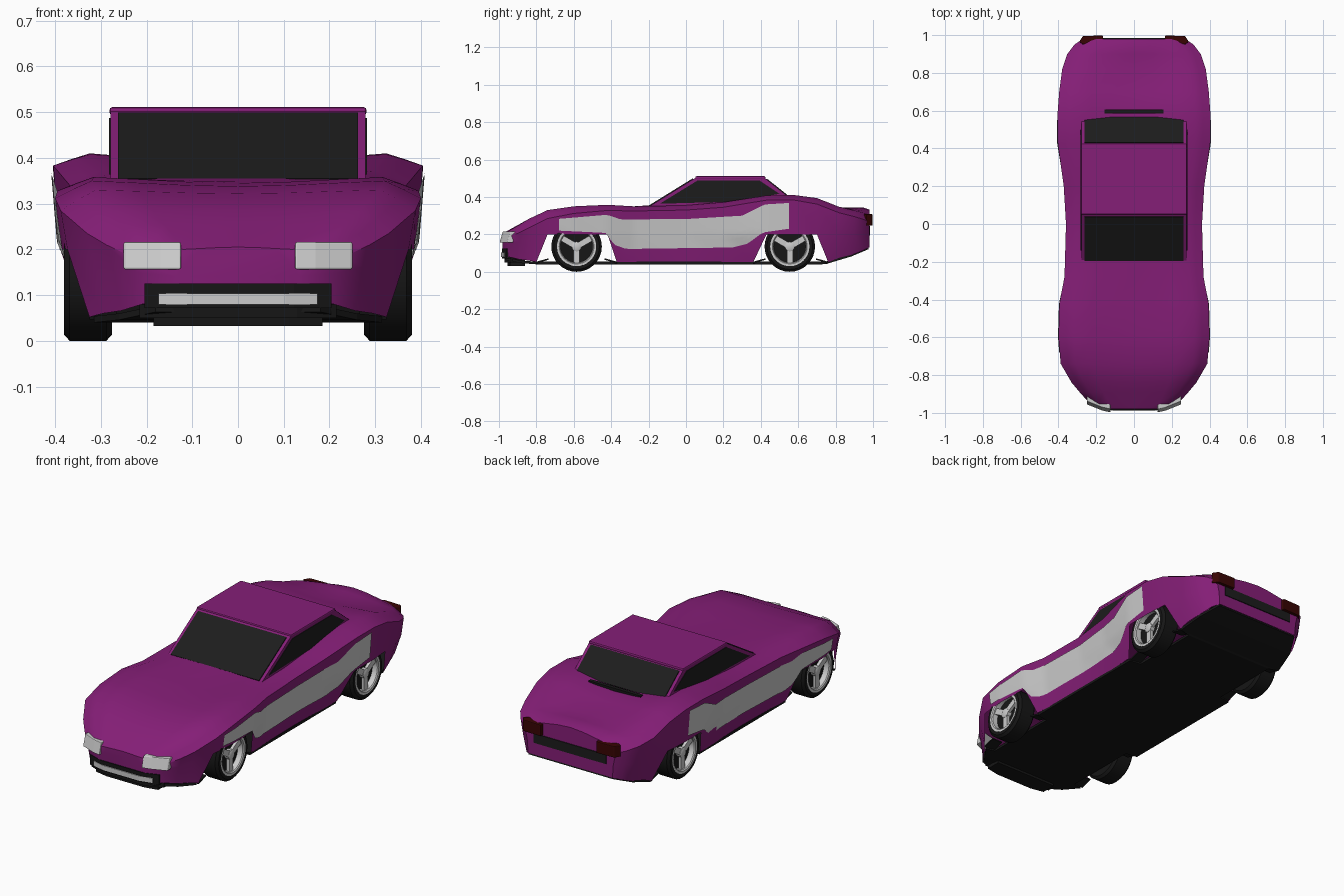
import bpy, bmesh, math
from mathutils import Vector, Matrix
from mathutils.bvhtree import BVHTree

if "Cube" in bpy.data.objects:
    bpy.data.objects.remove(bpy.data.objects["Cube"])


def material(name, rgb):
    m = bpy.data.materials.new(name)
    m.diffuse_color = (*rgb, 1)
    m.use_nodes = True
    m.node_tree.nodes["Principled BSDF"].inputs["Base Color"].default_value = m.diffuse_color
    return m


PURPLE = material("purple paint", (0.235, 0.013, 0.185))
GLASS = material("dark glass", (0.012, 0.012, 0.012))
BLACK = material("black rubber", (0.008, 0.008, 0.008))
SILVER = material("silver", (0.6, 0.6, 0.6))
RED = material("dark red", (0.04, 0.0015, 0.001))


def finish(name, bm, mat, smooth=30, thick=0, bevel=0):
    me = bpy.data.meshes.new(name)
    bm.to_mesh(me)
    bm.free()
    ob = bpy.data.objects.new(name, me)
    bpy.context.collection.objects.link(ob)
    me.materials.append(mat)
    if thick:
        s = ob.modifiers.new("thickness", 'SOLIDIFY')
        s.thickness, s.offset = thick, 0
    if bevel:
        b = ob.modifiers.new("bevel", 'BEVEL')
        b.width, b.segments = bevel, 2
    if smooth:
        bpy.ops.object.select_all(action='DESELECT')
        ob.select_set(True)
        bpy.context.view_layer.objects.active = ob
        bpy.ops.object.shade_smooth_by_angle(angle=math.radians(smooth))
    return ob


def plate(name, pts, mat, thick=0.008):
    bm = bmesh.new()
    bm.faces.new([bm.verts.new(p) for p in pts])
    return finish(name, bm, mat, 0, thick)


def prism(name, outline, z0, z1, mat, bevel=0, lean=0):
    """Plan outline (x, y) raised from z0 to z1, the top leaning along y."""
    bm = bmesh.new()
    lo = [bm.verts.new((x, y, z0)) for x, y in outline]
    hi = [bm.verts.new((x, y + lean, z1)) for x, y in outline]
    bm.faces.new(lo)
    bm.faces.new(hi)
    for i in range(len(lo)):
        j = (i + 1) % len(lo)
        bm.faces.new((lo[i], lo[j], hi[j], hi[i]))
    bmesh.ops.recalc_face_normals(bm, faces=bm.faces)
    return finish(name, bm, mat, 0, 0, bevel)


def lerp(table, y):
    for (a, p), (b, q) in zip(table, table[1:]):
        if y <= b:
            return p + (q - p) * max(0, (y - a) / (b - a))
    return table[-1][1]


# Body shell stations: y, half width, sill half width, centre z, fender z, shoulder z, sill z
STATIONS = [
    (-.98, .15, .14, .205, .20, .17, .085), (-.95, .235, .21, .222, .217, .185, .08),
    (-.89, .288, .255, .255, .252, .21, .066), (-.84, .33, .295, .283, .283, .235, .06),
    (-.74, .388, .325, .322, .330, .285, .052), (-.60, .40, .335, .338, .350, .312, .052),
    (-.42, .395, .335, .345, .358, .328, .052), (-.28, .368, .33, .350, .350, .325, .052),
    (0, .36, .325, .368, .355, .33, .052), (.2, .372, .33, .372, .372, .345, .052),
    (.43, .404, .335, .385, .408, .383, .052), (.58, .405, .335, .387, .410, .383, .052),
    (.70, .396, .33, .370, .394, .362, .052), (.82, .38, .32, .338, .347, .315, .075),
    (.90, .353, .30, .345, .328, .295, .095), (.95, .315, .28, .343, .315, .28, .115),
    (.98, .27, .25, .333, .305, .265, .13)]
# Wheel arch edges: the sill end of each edge leans away from the wheel
ARCH = {-.74: -.80, -.42: -.37, .43: .36, .70: .76}

bm = bmesh.new()
rings = []
for y, w, wb, zc, zf, zs, zb in STATIONS:
    xf = .8 * w
    half = [(0, y, zc), (.35 * xf, y, zc + .2 * (zf - zc)), (.7 * xf, y, zc + .65 * (zf - zc)),
            (xf, y, zf), (w * .9, y, zs + .53 * (zf - zs)), (w, y, zs),
            (w - .015, y, min(.2, zb + .66 * (zs - zb))), (wb, ARCH.get(y, y), zb)]
    full = [(-x, a, z) for x, a, z in half[:0:-1]] + half
    rings.append([bm.verts.new(p) for p in full])
last = len(rings[0]) - 2
for s, (a, b) in enumerate(zip(rings, rings[1:])):
    mid = (STATIONS[s][0] + STATIONS[s + 1][0]) / 2
    arch = -.74 < mid < -.42 or .43 < mid < .70
    for i in range(last + 1):
        if not (arch and i in (0, last)):
            bm.faces.new((a[i], a[i + 1], b[i + 1], b[i]))
bm.faces.new(rings[0][::-1])
bm.faces.new(rings[-1])
bmesh.ops.recalc_face_normals(bm, faces=bm.faces)
tree = BVHTree.FromBMesh(bm)
finish("body_shell", bm, PURPLE, 35)

# Underbody, narrowed beside the wheels
bm = bmesh.new()
FLOOR = [(-.965, .18, .07), (-.88, .26, .053), (-.8, .315, .047), (-.79, .265, .047), (-.38, .265, .047),
         (-.37, .33, .047), (.36, .33, .047), (.37, .265, .047), (.75, .265, .047), (.76, .325, .052),
         (.88, .30, .088), (.975, .25, .128)]
pairs = [(bm.verts.new((-w, y, z)), bm.verts.new((w, y, z))) for y, w, z in FLOOR]
for (a, b), (c, d) in zip(pairs, pairs[1:]):
    bm.faces.new((a, c, d, b))
finish("underbody", bm, BLACK, 0, .014)

# Small ramps closing the floor at the ends of each wheel opening
for s, side in ((-1, "left"), (1, "right")):
    for n, (y0, y1) in enumerate(((-.80, -.735), (-.37, -.435), (.36, .425), (.76, .695))):
        plate(f"{side}_ramp_{n}", [(s * .265, y0, .05), (s * .325, y0, .05),
                                   (s * .325, y1, .068), (s * .265, y1, .068)], BLACK)

# Cabin: side profile extruded across
CABIN = [(-.22, .335), (.05, .502), (.42, .502), (.58, .375), (.58, .335)]
bm = bmesh.new()
left = [bm.verts.new((-.279, y, z)) for y, z in CABIN]
right = [bm.verts.new((.279, y, z)) for y, z in CABIN]
bm.faces.new(left)
bm.faces.new(right)
for i in range(len(CABIN)):
    j = (i + 1) % len(CABIN)
    bm.faces.new((left[i], left[j], right[j], right[i]))
bmesh.ops.recalc_face_normals(bm, faces=bm.faces)
finish("cabin", bm, PURPLE, 0)
prism("roof", [(-.281, .05), (.281, .05), (.281, .425), (-.281, .425)], .494, .511, PURPLE, .006)

# Windows
plate("windshield", [(-.262, -.195, .352), (.262, -.195, .352), (.262, .038, .496), (-.262, .038, .496)], GLASS)
plate("rear_window", [(-.262, .43, .495), (.262, .43, .495), (.262, .565, .388), (-.262, .565, .388)], GLASS)
for s, side in ((-1, "left"), (1, "right")):
    plate(side + "_window", [(s * .278, y, z) for y, z in
          ((-.14, .364), (.06, .487), (.395, .487), (.50, .417), (.26, .375))], GLASS)

# Silver side stripes laid onto the body
LOW = [(-.68, .22), (-.43, .208), (-.385, .145), (-.32, .122), (.25, .13), (.33, .15), (.41, .21), (.55, .23)]
HIGH = [(-.68, .283), (-.42, .305), (-.35, .28), (.0, .282), (.3, .30), (.42, .36), (.55, .368)]
for s, side in ((-1, "left"), (1, "right")):
    bm = bmesh.new()
    cols = []
    for i in range(50):
        y = -.68 + 1.23 * i / 49
        col = []
        for k in range(9):
            z = lerp(LOW, y) + (lerp(HIGH, y) - lerp(LOW, y)) * k / 8
            hit = tree.ray_cast(Vector((1, y, z)), Vector((-1, 0, 0)))[0]
            x = hit.x if hit and hit.x > .2 else .37
            col.append(bm.verts.new((s * (x + .005), y, z)))
        cols.append(col)
    for a, b in zip(cols, cols[1:]):
        for k in range(8):
            f = (a[k], b[k], b[k + 1], a[k + 1])
            bm.faces.new(f if s > 0 else f[::-1])
    finish(side + "_stripe", bm, SILVER, 30)

# Lamps wrapped round the corners
for s, side in ((-1, "left"), (1, "right")):
    head = [(.125, -.998), (.17, -.988), (.25, -.956), (.25, -.925), (.125, -.955)]
    prism(side + "_headlight", [(s * x, y) for x, y in head], .156, .216, SILVER, .004, .018)
    tail = [(.16, .97), (.165, .998), (.27, .995), (.29, .965), (.27, .95)]
    prism(side + "_taillight", [(s * x, y) for x, y in tail], .247, .308, RED, .004)


def bar(name, w, y0, y1, back, z0, z1, mat):
    """Bumper bar with swept ends."""
    prism(name, [(-w, y1), (-.6 * w, y0), (.6 * w, y0), (w, y1), (w, back), (-w, back)], z0, z1, mat)


bar("grille_surround", .205, -.985, -.96, -.90, .072, .125, BLACK)
bar("grille_insert", .174, -.99, -.974, -.94, .079, .104, SILVER)
bar("front_valance", .215, -.97, -.935, -.86, .05, .08, BLACK)
bar("splitter", .185, -.955, -.94, -.86, .032, .055, BLACK)
bar("rear_strip", .215, .985, .984, .96, .195, .245, GLASS)
prism("deck_vent", [(-.155, .585), (.155, .585), (.155, .605), (-.155, .605)], .38, .399, BLACK)


# Wheels: spun profiles around the axle plus three spokes
def spun(name, profile, centre, s, mat, n=32, capped=True):
    bm = bmesh.new()
    ring = [[bm.verts.new((centre[0] + s * x, centre[1] + r * math.cos(t), centre[2] + r * math.sin(t)))
             for x, r in profile] for t in (2 * math.pi * i / n for i in range(n))]
    for i in range(n):
        a, b = ring[i], ring[(i + 1) % n]
        for k in range(len(profile) - 1):
            bm.faces.new((a[k], a[k + 1], b[k + 1], b[k]))
    if capped:
        for k in (0, -1):
            bm.faces.new([q[k] for q in ring])
    bmesh.ops.recalc_face_normals(bm, faces=bm.faces)
    return finish(name, bm, mat, 35)


TIRE = [(-.052, .09), (-.052, .122), (-.04, .135), (.04, .135), (.052, .122), (.052, .104), (.02, .098)]
RIM = [(.018, .086), (.048, .088), (.053, .093), (.053, .105), (.04, .106), (.018, .086)]
HUB = [(.02, .026), (.044, .026), (.048, .018)]
for y, end in ((-.585, "front"), (.555, "rear")):
    for s, side in ((-1, "left"), (1, "right")):
        c = (s * .328, y, .135)
        tag = end + "_" + side
        spun(tag + "_tire", TIRE, c, s, BLACK)
        spun(tag + "_hub", HUB, c, s, SILVER, 16)
        spun(tag + "_rim", RIM, c, s, SILVER, 32, False)
        bm = bmesh.new()
        for deg in (30, 150, 270):
            m = (Matrix.Translation((c[0] + s * .034, c[1], c[2])) @ Matrix.Rotation(math.radians(deg), 4, 'X')
                 @ Matrix.Translation((0, .052, 0)) @ Matrix.Diagonal((.016, .075, .032, 1)))
            bmesh.ops.create_cube(bm, size=1, matrix=m)
        finish(tag + "_spokes", bm, SILVER, 0)
